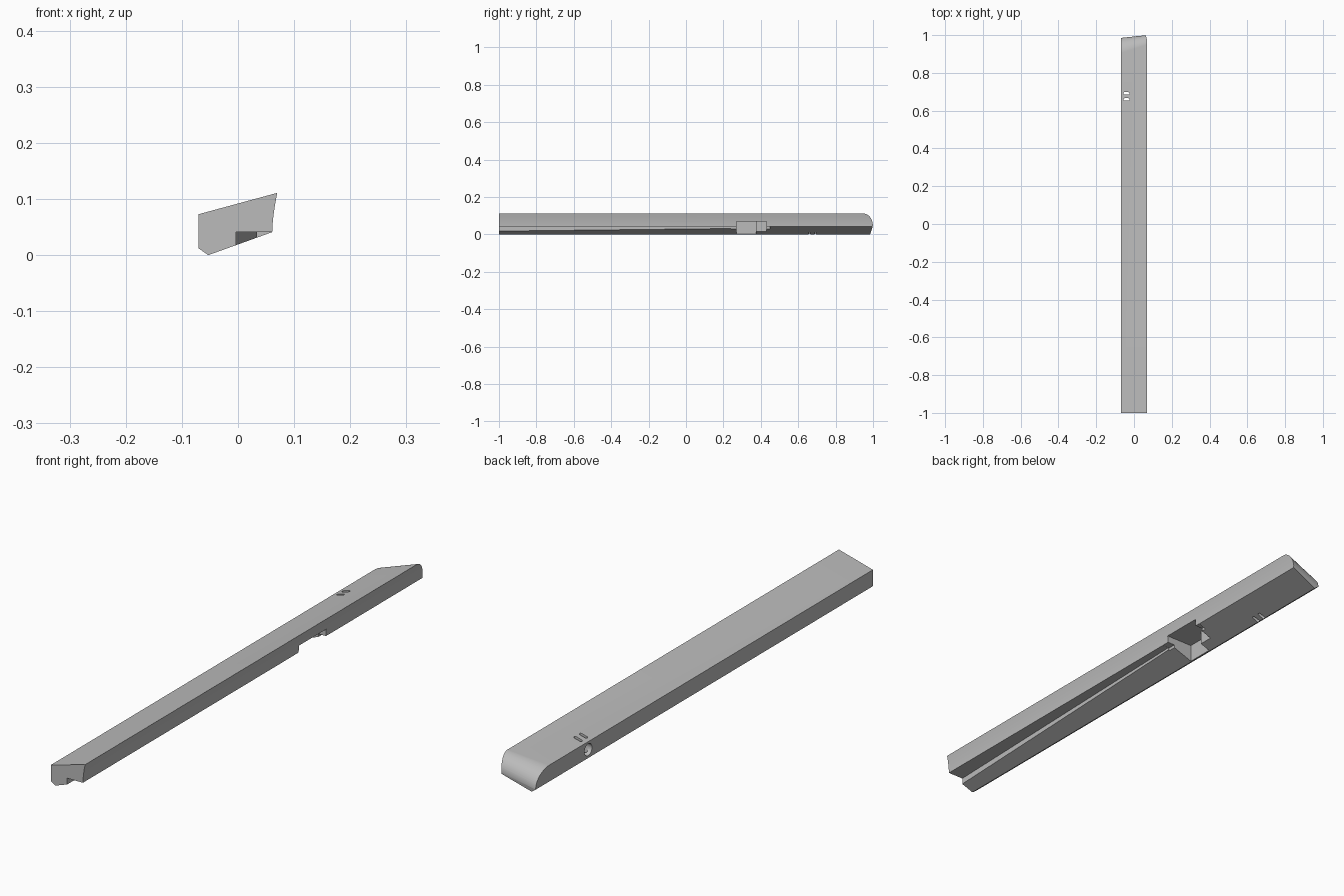
import bpy, bmesh, math

default = bpy.data.objects.get("Cube")
if default:
    bpy.data.objects.remove(default, do_unlink=True)

grey = bpy.data.materials.new("plain_grey")
grey.use_nodes = True
colour = (0.5, 0.5, 0.5, 1)
grey.diffuse_color = colour
grey.node_tree.nodes["Principled BSDF"].inputs["Base Color"].default_value = colour


def loft(name, ring_a, ring_b):
    """Closed solid between two rings with matching points."""
    bm = bmesh.new()
    a = [bm.verts.new(p) for p in ring_a]
    b = [bm.verts.new(p) for p in ring_b]
    bm.faces.new(a)
    bm.faces.new(b[::-1])
    for i in range(len(a)):
        j = (i + 1) % len(a)
        bm.faces.new((a[j], a[i], b[i], b[j]))
    bmesh.ops.recalc_face_normals(bm, faces=bm.faces[:])
    mesh = bpy.data.meshes.new(name)
    bm.to_mesh(mesh)
    bm.free()
    mesh.materials.append(grey)
    obj = bpy.data.objects.new(name, mesh)
    bpy.context.collection.objects.link(obj)
    return obj


def upright(name, plan, z0, z1):
    return loft(name, [(x, y, z0) for x, y in plan], [(x, y, z1) for x, y in plan])


def box(name, x0, x1, y0, y1, z0, z1):
    return upright(name, [(x0, y0), (x1, y0), (x1, y1), (x0, y1)], z0, z1)


def circle(r, n=32):
    return [(r * math.cos(i * math.tau / n), r * math.sin(i * math.tau / n)) for i in range(n)]


# Long bar with sloping top, sloping underside and a hollow right flank
section = [(-0.07, 0.073), (-0.07, 0.012), (-0.053, 0), (0.061, 0.041)]
for i in range(1, 9):
    t = i / 8
    section.append((0.061 + 0.009 * t ** 1.6, 0.041 + 0.07 * t))
bar = loft("bar", [(x, -1, z) for x, z in section], [(x, 1, z) for x, z in section])


# Rounded back end: the waste outside a skewed rounding curve
def end_ring(x, y0, z0, y1, z1, foot):
    pts = []
    for i in range(17):
        a = i / 16 * math.pi / 2
        pts.append((x, y0 + (y1 - y0) * math.sin(a), z1 + (z0 - z1) * math.cos(a)))
    return pts + [(x, foot, -0.05), (x, 1.1, -0.05), (x, 1.1, 0.2), (x, y0, 0.2)]


cutters = [loft("end_cutter", end_ring(-0.071, 0.9, 0.0728, 0.985, 0.012, 0.975),
                end_ring(0.071, 0.95, 0.1113, 1.0, 0.05, 0.99))]

# Tapering groove along the underside, and the stepped pocket it runs into
cutters.append(upright("groove_cutter",
                       [(-0.007, -1.1), (0.1, -1.1), (0.1, 0.3), (0.036, 0.3)], -0.05, 0.0412))
cutters.append(box("deep_pocket_cutter", -0.05, 0.1, 0.27, 0.375, -0.05, 0.068))
cutters.append(box("shallow_pocket_cutter", -0.011, 0.1, 0.36, 0.43, -0.05, 0.0679))
cutters.append(box("pocket_lip_cutter", 0.03, 0.1, 0.24, 0.45, -0.05, 0.0415))

# Two strap slots straight through the bar
for y in (0.66, 0.692):
    plan = [(-0.04 + math.copysign(0.01, px) + px, y + py) for px, py in circle(0.006, 18)]
    cutters.append(upright("slot_cutter", plan, -0.05, 0.2))

# Round socket in the outer flank
ring = circle(0.022)
cutters.append(loft("socket_cutter", [(-0.1, 0.675 + a, 0.043 + b) for a, b in ring],
                    [(-0.02, 0.675 + a, 0.043 + b) for a, b in ring]))

# Carve everything and discard the cutters
for c in cutters:
    c.hide_render = True
    mod = bar.modifiers.new(c.name, "BOOLEAN")
    mod.operation = "DIFFERENCE"
    mod.solver = "EXACT"
    mod.object = c
bpy.context.view_layer.update()
carved = bpy.data.meshes.new_from_object(bar.evaluated_get(bpy.context.evaluated_depsgraph_get()))
bar.modifiers.clear()
bar.data = carved
carved.materials.clear()
carved.materials.append(grey)
for p in carved.polygons:
    p.material_index = 0
for c in cutters:
    bpy.data.objects.remove(c, do_unlink=True)

bpy.ops.object.select_all(action="DESELECT")
bar.select_set(True)
bpy.context.view_layer.objects.active = bar
bpy.ops.object.shade_smooth_by_angle(angle=math.radians(25))
